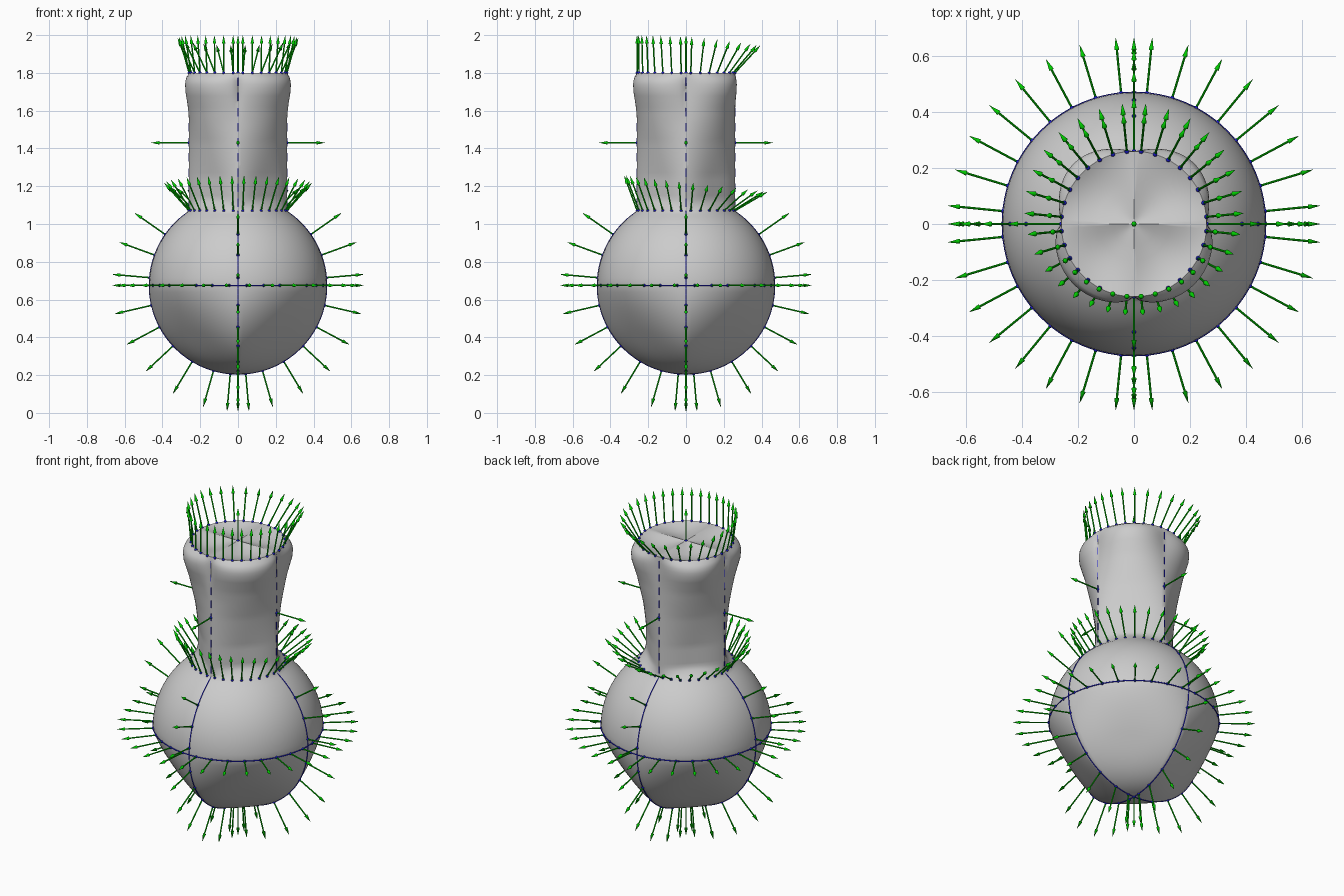
import bpy, bmesh
from math import sin, cos, pi, radians
from mathutils import Vector, Matrix

if "Cube" in bpy.data.objects:
    bpy.data.objects.remove(bpy.data.objects["Cube"])

R, CZ, NR = 0.47, 0.675, 0.26        # bulb radius, bulb centre, neck radius
NECK, TOP, ARROW = 1.07, 1.80, 0.2
CREASE = 0.99                        # bulb latitude where the neck starts


def material(name, rgb):
    m = bpy.data.materials.new(name)
    m.diffuse_color = (*rgb, 1)
    m.use_nodes = True
    m.node_tree.nodes["Principled BSDF"].inputs["Base Color"].default_value = m.diffuse_color
    return m


green = material("green", (0.0, 0.6, 0.0))
blue = material("blue", (0.01, 0.01, 0.6))


def finish(bm, name, mat=None, smooth=40):
    me = bpy.data.meshes.new(name)
    bm.to_mesh(me)
    bm.free()
    ob = bpy.data.objects.new(name, me)
    bpy.context.collection.objects.link(ob)
    if mat:
        me.materials.append(mat)
    bpy.ops.object.select_all(action='DESELECT')
    bpy.context.view_layer.objects.active = ob
    ob.select_set(True)
    bpy.ops.object.shade_smooth_by_angle(angle=radians(smooth))
    return ob


def lerp(x, pts):
    for (x0, y0), (x1, y1) in zip(pts, pts[1:]):
        if x <= x1:
            return y0 + (y1 - y0) * (x - x0) / (x1 - x0)
    return pts[-1][1]


# Vessel surface: bulb flattened between its lower ribs, neck flaring between its ribs
def bulb_point(lat, a):
    s = 1
    if lat < 0:
        ramp = sin(min(pi / 2, -sin(lat) * 2.5))
        fade = sin(min(pi / 2, cos(lat) ** 2 * 2.5))
        s -= 0.12 * abs(sin(2 * a)) * ramp * fade
    r = R * s * cos(lat)
    return Vector((r * cos(a), r * sin(a), CZ + R * sin(lat) * s))


NECK_OFFSET = [(1.07, 0), (1.12, -0.05), (1.25, -0.05), (1.43, -0.025), (1.6, 0.012),
               (1.7, 0.042), (1.75, 0.046), (1.78, 0.03), (1.8, 0)]


def neck_point(z, a):
    off = lerp(z, NECK_OFFSET)
    d = abs(sin(2 * a))
    if off > 0:
        d = d ** (0.6 if sin(a) < 0 else 1.3)
    r = NR + off * d
    return Vector((r * cos(a), r * sin(a), z))


def build_vessel():
    n = 96
    angles = [2 * pi * i / n for i in range(n)]
    rings = [[bulb_point(-pi / 2 + (pi / 2 + CREASE) * i / 48, a) for a in angles] for i in range(1, 48)]
    rings += [[neck_point(NECK + (TOP - NECK) * i / 36, a) for a in angles] for i in range(37)]
    # slightly dished cap with a raised cross
    for f in (0.9, 0.7, 0.5, 0.3, 0.1):
        dish = 0.025 * min(1, f * 2) * min(1, (1 - f) * 5)
        rings.append([Vector((NR * f * cos(a), NR * f * sin(a), TOP - dish * abs(sin(2 * a))))
                      for a in angles])
    bm = bmesh.new()
    loops = [[bm.verts.new(p) for p in ring] for ring in rings]
    for lo, hi in zip(loops, loops[1:]):
        for i in range(n):
            j = (i + 1) % n
            bm.faces.new((lo[i], lo[j], hi[j], hi[i]))
    for loop, z in ((loops[0], CZ - R), (loops[-1], TOP)):
        c = bm.verts.new((0, 0, z))
        for i in range(n):
            bm.faces.new((loop[i], loop[(i + 1) % n], c))
    bmesh.ops.recalc_face_normals(bm, faces=bm.faces)
    finish(bm, "vessel")


build_vessel()

# Sample points with directions: poles, ribs, equator, neck base and rim
samples = [(Vector((0, 0, CZ - R)), Vector((0, 0, -1))), (Vector((0, 0, TOP)), Vector((0, 0, 1)))]
for k in range(4):
    u = Vector((cos(k * pi / 2), sin(k * pi / 2), 0))
    for deg in (35, 20, 5, -13, -28, -43, -59, -74, -85):
        d = u * cos(radians(deg)) + Vector((0, 0, sin(radians(deg))))
        samples.append((Vector((0, 0, CZ)) + d * R, d))
    samples.append((u * NR + Vector((0, 0, 1.43)), u))
for i in range(32):
    a = 2 * pi * (i + 0.5) / 32
    u = Vector((cos(a), sin(a), 0))
    samples.append((u * R + Vector((0, 0, CZ)), u))
    base_tilt = 40 + 20 * sin(a)
    rim_tilt = 13 + (30 if sin(a) > 0 else 13) * sin(a)
    for z, tilt in ((NECK, base_tilt), (TOP, rim_tilt)):
        t = radians(tilt)
        samples.append((u * NR + Vector((0, 0, z)), u * sin(t) + Vector((0, 0, cos(t)))))

# Arrows and dots
arrows, dots = bmesh.new(), bmesh.new()
head = 0.045
shaft = ARROW - head
for p, d in samples:
    base = Matrix.Translation(p) @ d.to_track_quat('Z', 'Y').to_matrix().to_4x4()
    bmesh.ops.create_cone(arrows, cap_ends=True, segments=8, radius1=0.004, radius2=0.004, depth=shaft,
                          matrix=base @ Matrix.Translation((0, 0, shaft / 2)))
    bmesh.ops.create_cone(arrows, cap_ends=True, segments=10, radius1=0.0095, radius2=0, depth=head,
                          matrix=base @ Matrix.Translation((0, 0, shaft + head / 2)))
    bmesh.ops.create_icosphere(dots, subdivisions=2, radius=0.008, matrix=Matrix.Translation(p))
finish(arrows, "direction_arrows", green)
finish(dots, "sample_dots", blue, 60)


# Seam lines: thin tubes along the equator, bulb ribs and neck ribs
def tube(name, pts, closed=False):
    cu = bpy.data.curves.new(name, 'CURVE')
    cu.dimensions = '3D'
    cu.bevel_depth = 0.003
    cu.bevel_resolution = 1
    s = cu.splines.new('POLY')
    s.points.add(len(pts) - 1)
    for q, p in zip(s.points, pts):
        q.co = (*p, 1)
    s.use_cyclic_u = closed
    cu.materials.append(blue)
    bpy.context.collection.objects.link(bpy.data.objects.new(name, cu))


tube("equator_line", [(R * cos(i * pi / 48), R * sin(i * pi / 48), CZ) for i in range(96)], True)
for k in range(4):
    a = k * pi / 2
    tube("bulb_rib", [bulb_point(-pi / 2 + (pi / 2 + CREASE) * i / 40, a) for i in range(41)])
    for i in range(9):
        z = NECK + 0.02 + i * 0.08
        tube("neck_dash", [neck_point(z, a), neck_point(z + 0.045, a)])
